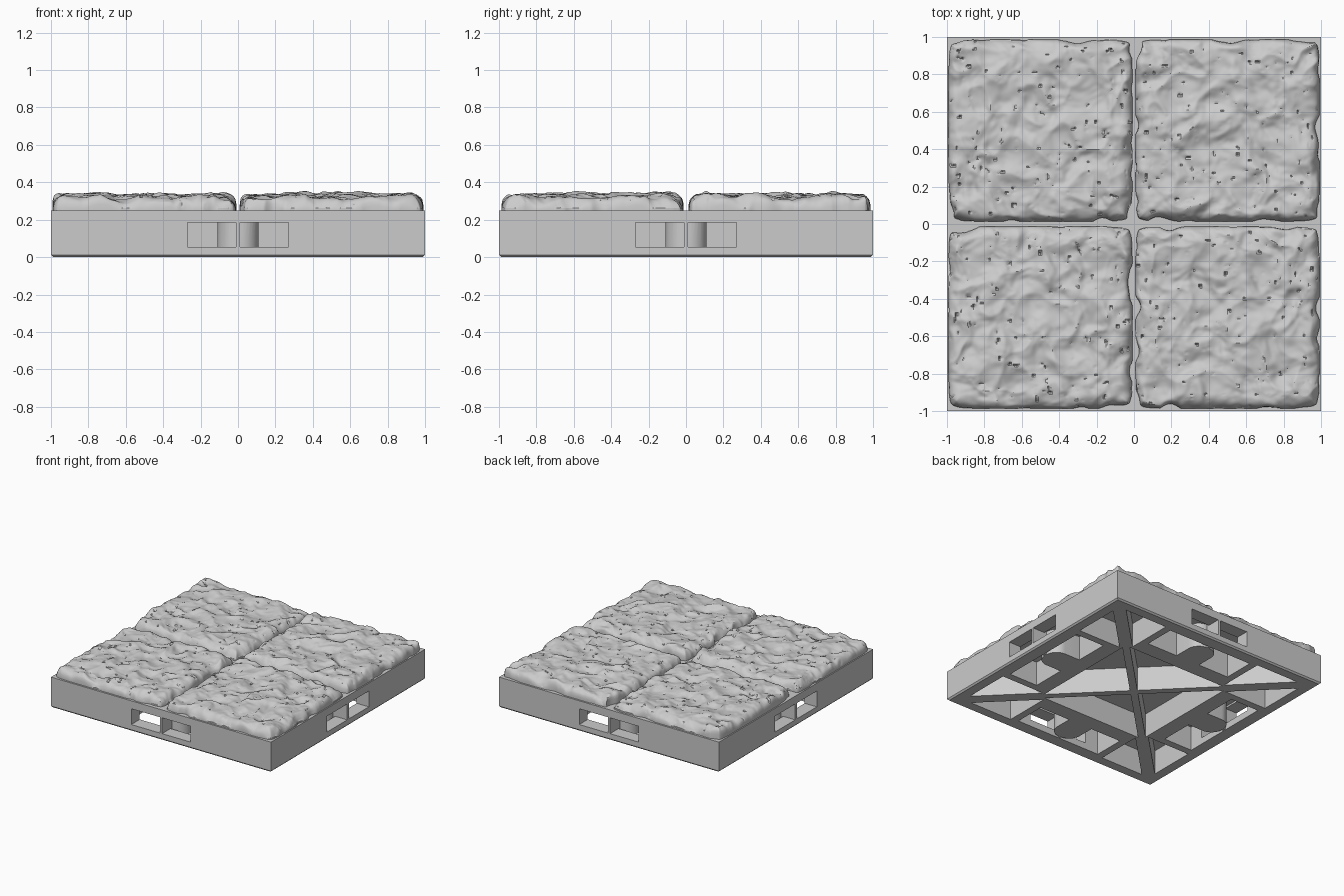
import bpy
import bmesh
import math
from mathutils import Matrix, Vector, noise

if "Cube" in bpy.data.objects:
    bpy.data.objects.remove(bpy.data.objects["Cube"], do_unlink=True)

GREY = (0.6, 0.6, 0.6, 1.0)
stone = bpy.data.materials.new("stone grey")
stone.use_nodes = True
stone.diffuse_color = GREY
stone.node_tree.nodes["Principled BSDF"].inputs["Base Color"].default_value = GREY

BASE_TOP = 0.25
CEILING = 0.2


def make_object(name, bm):
    bmesh.ops.recalc_face_normals(bm, faces=bm.faces)
    mesh = bpy.data.meshes.new(name)
    bm.to_mesh(mesh)
    bm.free()
    mesh.materials.append(stone)
    obj = bpy.data.objects.new(name, mesh)
    bpy.context.collection.objects.link(obj)
    return obj


def add_prism(bm, outline, z0, z1, turn):
    """Upright prism over an outline, turned about the z axis."""
    rot = Matrix.Rotation(turn, 3, "Z")
    verts = [bm.verts.new(rot @ Vector((x, y, z0))) for x, y in outline]
    face = bm.faces.new(verts)
    top = bmesh.ops.extrude_face_region(bm, geom=[face])
    moved = [g for g in top["geom"] if isinstance(g, bmesh.types.BMVert)]
    bmesh.ops.translate(bm, verts=moved, vec=(0, 0, z1 - z0))


def mirrored(outline):
    return [(-x, y) for x, y in reversed(outline)]


def port_outline(outer, inner, width):
    """Clip port beside the centre web, hollowed round a bulging post."""
    arc = []
    for i in range(9):
        a = i / 8 * math.pi / 2
        arc.append((0.01 + 0.10 * math.sin(a), -0.77 - 0.10 * math.cos(a)))
    return [(0.01, outer)] + arc + [(0.11, inner), (width, inner), (width, outer)]


# Base block with a small bevel round the bottom
bm = bmesh.new()
bmesh.ops.create_cube(bm, size=1, matrix=Matrix.Translation((0, 0, BASE_TOP / 2))
                      @ Matrix.Diagonal((2, 2, BASE_TOP, 1)))
low_edges = [e for e in bm.edges if all(v.co.z < 0.01 for v in e.verts)]
bmesh.ops.bevel(bm, geom=low_edges, offset=0.012, segments=1, affect="EDGES")
base = make_object("base_block", bm)

# Side windows, underside pockets and diagonal ribs, repeated on four sides
windows, pockets = bmesh.new(), bmesh.new()
window = port_outline(-1.1, -0.65, 0.27)
port = port_outline(-0.89, -0.63, 0.39)
corner = [(0.45, -0.91), (0.84, -0.91), (0.45, -0.52)]
centre = [(-0.46, -0.5), (0.46, -0.5), (0, -0.04)]
for side in range(4):
    turn = side * math.pi / 2
    for shape in (window, mirrored(window)):
        add_prism(windows, shape, 0.055, 0.185, turn)
    for shape in (port, mirrored(port), corner, mirrored(corner), centre):
        add_prism(pockets, shape, -0.1, CEILING, turn)

for name, cutter_bm in (("window_cutter", windows), ("pocket_cutter", pockets)):
    cutter = make_object(name, cutter_bm)
    cutter.hide_render = True
    cut = base.modifiers.new(name, "BOOLEAN")
    cut.operation, cut.solver, cut.object = "DIFFERENCE", "EXACT", cutter
    bpy.context.view_layer.objects.active = base
    bpy.ops.object.modifier_apply(modifier=name)
    bpy.data.objects.remove(cutter, do_unlink=True)


def rough_slab(name, cx, cy, seed):
    """Worn stone slab: a noisy grid with rounded, chipped edges and a skirt."""
    n = 130
    half_x, half_y, round_r = 0.491, 0.486, 0.065
    bm = bmesh.new()
    bmesh.ops.create_grid(bm, x_segments=n, y_segments=n, size=1)
    rim = [e for e in bm.edges if e.is_boundary]
    for v in bm.verts:
        # crowd rows toward the edges
        s = 0.6 * v.co.x + 0.4 * math.sin(v.co.x * math.pi / 2)
        t = 0.6 * v.co.y + 0.4 * math.sin(v.co.y * math.pi / 2)
        pull = 1 - 0.035 * (s * t) ** 10
        px, py = s * half_x * pull, t * half_y * pull
        p = Vector((px, py, seed * 7.3))
        # chipped outline
        chip_x = max(0, noise.noise(p * 8 + Vector((3, 0, 0))) - 0.1) * 0.045
        chip_y = max(0, noise.noise(p * 8 + Vector((0, 9, 0))) - 0.1) * 0.045
        px -= math.copysign(chip_x, s) * abs(s) ** 12
        py -= math.copysign(chip_y, t) * abs(t) ** 12
        # worn shoulder that varies round the rim
        r = round_r * (1 + 0.5 * noise.noise(p * 6))
        d = min((1 - abs(s)) * half_x, (1 - abs(t)) * half_y)
        inset = max(0, r - d)
        drop = r - math.sqrt(max(0, r ** 2 - inset ** 2))
        # hollows, sharp creases, fine grain and scattered pits
        q = Vector((px + 0.3 * py, py - 0.3 * px, seed * 7.3))
        q += noise.noise_vector(q * 6) * 0.05
        swell = noise.noise(q * 4) * 0.022
        ripple = noise.noise(q * 9) * 0.02
        crease = (0.25 - abs(noise.noise(q * 7 + Vector((5, 5, 0))))) * 0.03
        grain = noise.noise(q * 24) * 0.006
        pit = max(0, noise.noise(p * 45) - 0.5) * 0.05
        z = 0.321 + swell + ripple + crease + grain - pit - drop
        v.co = (cx + px, cy + py, max(z, BASE_TOP + 0.012))
    # skirt down to the base
    out = bmesh.ops.extrude_edge_only(bm, edges=rim)
    for g in out["geom"]:
        if isinstance(g, bmesh.types.BMVert):
            g.co.z = BASE_TOP - 0.004
    return make_object(name, bm)


# Four paving slabs
slabs = []
places = (("front_right_slab", -1, -1), ("front_left_slab", 1, -1),
          ("back_right_slab", -1, 1), ("back_left_slab", 1, 1))
for i, (name, sx, sy) in enumerate(places):
    slabs.append(rough_slab(name, sx * 0.5, sy * 0.5, i + 1))

bpy.ops.object.select_all(action="DESELECT")
for obj in slabs + [base]:
    obj.select_set(True)
bpy.context.view_layer.objects.active = base
bpy.ops.object.shade_smooth_by_angle(angle=math.radians(35))
